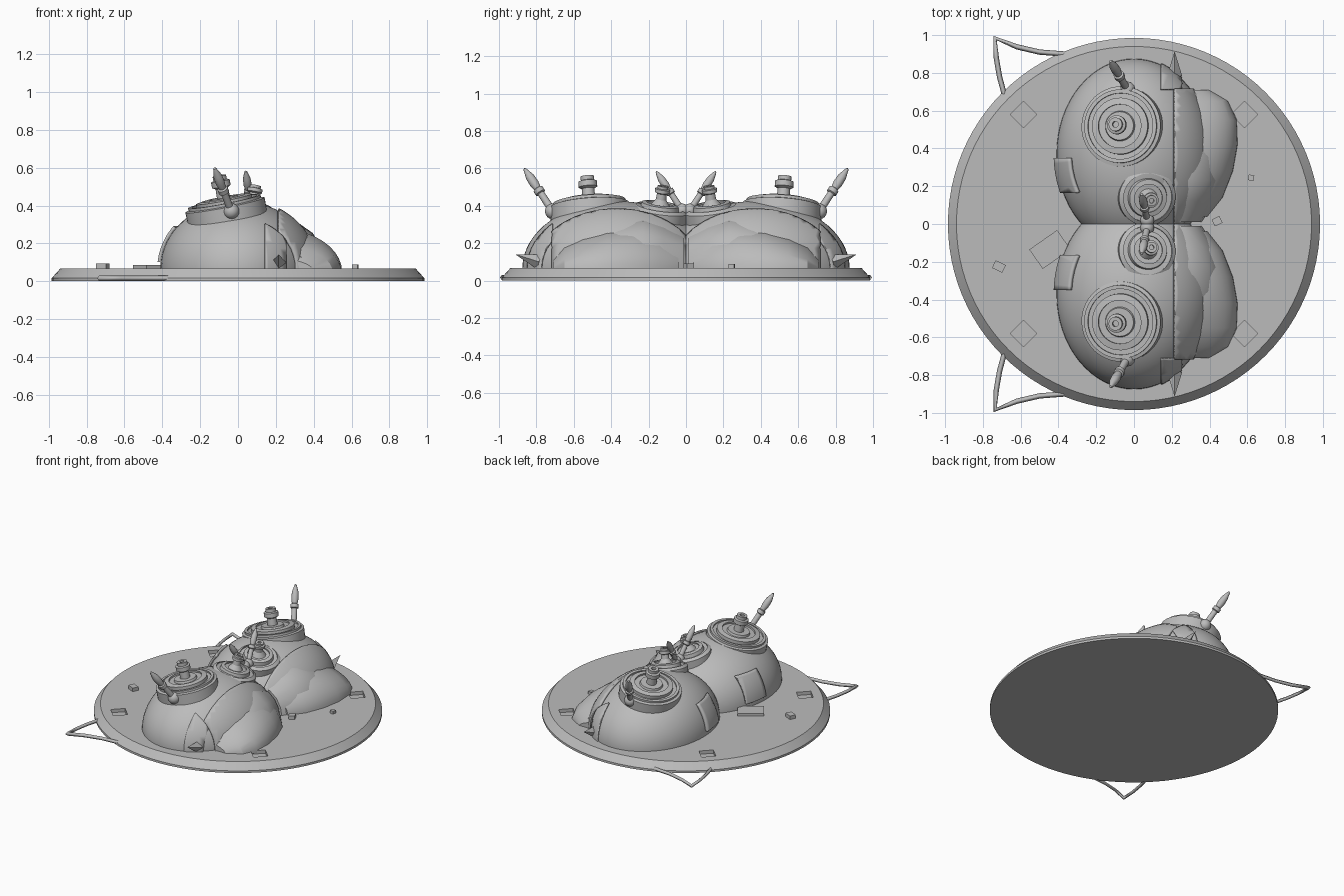
import bpy, bmesh, math
from mathutils import Vector, Matrix

if "Cube" in bpy.data.objects:
    bpy.data.objects.remove(bpy.data.objects["Cube"])

grey = bpy.data.materials.new("plain_grey")
grey.use_nodes = True
grey.diffuse_color = (0.5, 0.5, 0.5, 1)
grey.node_tree.nodes["Principled BSDF"].inputs["Base Color"].default_value = (0.5, 0.5, 0.5, 1)


def finish(name, bm, mirror=True, smooth=True, thickness=0):
    bmesh.ops.remove_doubles(bm, verts=bm.verts, dist=1e-5)
    bmesh.ops.recalc_face_normals(bm, faces=bm.faces)
    mesh = bpy.data.meshes.new(name)
    bm.to_mesh(mesh)
    bm.free()
    mesh.materials.append(grey)
    ob = bpy.data.objects.new(name, mesh)
    bpy.context.collection.objects.link(ob)
    if smooth:
        bpy.ops.object.select_all(action='DESELECT')
        ob.select_set(True)
        bpy.context.view_layer.objects.active = ob
        bpy.ops.object.shade_smooth_by_angle(angle=math.radians(30))
    if thickness:
        sol = ob.modifiers.new("thickness", 'SOLIDIFY')
        sol.thickness, sol.offset = thickness, 1
    if mirror:
        mir = ob.modifiers.new("mirror", 'MIRROR')
        mir.use_axis = (False, True, False)
        mir.use_clip = False
        mir.use_mirror_merge = False
    return ob


def lathe(name, profile, origin=(0, 0, 0), axis=(0, 0, 1), segs=40, scale=1, mirror=True):
    bm = bmesh.new()
    rings = [[bm.verts.new((r * math.cos(a), r * math.sin(a), h))
              for a in (math.tau * i / segs for i in range(segs))] for r, h in profile]
    for a, b in zip(rings, rings[1:]):
        for i in range(segs):
            j = (i + 1) % segs
            bm.faces.new((a[i], a[j], b[j], b[i]))
    turn = Vector(axis).to_track_quat('Z', 'Y').to_matrix().to_4x4()
    bm.transform(Matrix.Translation(origin) @ turn @ Matrix.Scale(scale, 4))
    return finish(name, bm, mirror)


def dome_part(name, cuts, thickness=0):
    """Piece of the dome ellipsoid; each cut (axis, value, side) keeps one side."""
    bm = bmesh.new()
    bmesh.ops.create_uvsphere(bm, u_segments=64, v_segments=32, radius=1)
    bm.transform(Matrix.Translation((0, 0.37, 0.065)) @ Matrix.Diagonal((0.41, 0.505, 0.36, 1)))
    for axis, value, side in cuts:
        co, no = Vector(), Vector()
        co[axis], no[axis] = value, side
        bmesh.ops.bisect_plane(bm, geom=bm.verts[:] + bm.edges[:] + bm.faces[:],
                               plane_co=co, plane_no=no, clear_inner=True)
    return finish(name, bm, thickness=thickness)


def lid(name, stations, steps):
    """Curved cover lofted along y from (y, outer x, top z) stations."""
    bm = bmesh.new()
    rows = []
    for y, xo, zt in stations:
        row = []
        for k in range(steps + 1):
            a = math.pi / 2 * k / steps
            row.append(bm.verts.new((0.2 + (xo - 0.2) * math.sin(a), y,
                                     0.05 + (zt - 0.05) * math.cos(a))))
        row.append(bm.verts.new((0.2, y, 0.05)))
        rows.append(row)
    for a, b in zip(rows, rows[1:]):
        for i in range(len(a)):
            j = (i + 1) % len(a)
            bm.faces.new((a[i], a[j], b[j], b[i]))
    bm.faces.new(rows[0])
    bm.faces.new(rows[-1])
    return finish(name, bm)


def box(name, centre, size, angle, mirror=False):
    bm = bmesh.new()
    bmesh.ops.create_cube(bm, size=1)
    bm.transform(Matrix.Translation(centre) @ Matrix.Rotation(math.radians(angle), 4, 'Z')
                 @ Matrix.Diagonal((*size, 1)))
    return finish(name, bm, mirror, False)


# Round base with four shallow square pits
base = lathe("base_disc", [(0, 0), (0.985, 0), (0.985, 0.016), (0.94, 0.066), (0, 0.066)],
             segs=96, mirror=False)
for x in (-0.585, 0.585):
    pit = box("pit_cutter", (x, 0.58, 0.066), (0.1, 0.1, 0.05), 45, True)
    pit.hide_render = True
    pit.hide_set(True)
    cut = base.modifiers.new("pit", 'BOOLEAN')
    cut.operation, cut.object = 'DIFFERENCE', pit

# Twin domes and their raised plates
dome_part("dome", [(2, 0.05, 1)])
dome_part("side_plate", [(0, 0.21, 1), (1, 0, 1), (1, 0.71, -1), (2, 0.05, 1)], 0.014)
dome_part("end_plate", [(0, 0.14, 1), (1, 0.71, 1), (0, 0.25, -1), (2, 0.05, 1)], 0.008)
dome_part("rear_panel", [(0, -0.25, -1), (1, 0.17, 1), (1, 0.35, -1), (2, 0.1, 1), (2, 0.28, -1)], 0.018)

# Layered covers along the side
lid("lower_cover", [(0.04, 0.39, 0.20), (0.14, 0.47, 0.25), (0.28, 0.525, 0.29), (0.42, 0.55, 0.28),
                    (0.55, 0.545, 0.24), (0.65, 0.50, 0.19), (0.71, 0.40, 0.12)], 10)
lid("upper_cover", [(0.01, 0.36, 0.24), (0.12, 0.43, 0.30), (0.23, 0.475, 0.34), (0.36, 0.475, 0.32),
                    (0.52, 0.46, 0.27), (0.69, 0.38, 0.17)], 4)

# Stepped turrets with knobs
knob = [(0.035, 0.14), (0.033, 0.19), (0.05, 0.2), (0.05, 0.23), (0.036, 0.235), (0.036, 0.258),
        (0.016, 0.258), (0.016, 0.235), (0, 0.235)]
lathe("large_turret", [(0, -0.03), (0.213, -0.03), (0.213, 0.1), (0.195, 0.105), (0.195, 0.12), (0.175, 0.12),
                       (0.175, 0.108), (0.15, 0.108), (0.15, 0.132), (0.115, 0.138), (0.115, 0.125),
                       (0.08, 0.125), (0.075, 0.14)] + knob, (-0.05, 0.51, 0.305), (-0.19, 0.07, 0.98))
lathe("small_turret", [(0, -0.04), (0.152, -0.04), (0.152, 0.03), (0.13, 0.045), (0.13, 0.035), (0.105, 0.035),
                       (0.1, 0.06), (0.075, 0.065), (0.075, 0.055), (0.05, 0.055)]
      + [(r * 0.8, h * 0.62) for r, h in knob], (0.065, 0.145, 0.35), (0.18, -0.14, 0.97))

# Guns on ball joints
barrel = [(0, 0), (0.02, 0), (0.019, 0.12), (0.028, 0.125), (0.028, 0.15), (0.019, 0.155),
          (0.025, 0.19), (0.023, 0.235), (0.008, 0.285), (0, 0.292)]
ball = [(0.042 * math.sin(math.pi * i / 12), -0.042 * math.cos(math.pi * i / 12)) for i in range(13)]
for size, foot, tip, scale in (("large", (-0.035, 0.712, 0.37), (-0.125, 0.865, 0.6), 1),
                               ("small", (0.07, 0.02, 0.375), (0.04, 0.16, 0.585), 0.87)):
    aim = Vector(tip) - Vector(foot)
    lathe(size + "_gun_barrel", barrel, foot, aim, 16, scale)
    lathe(size + "_gun_joint", ball, foot, aim, 20, scale)

# Pointed spikes at the dome ends
lathe("end_spike", [(0, 0), (0.04, 0), (0, 0.135)], (0.215, 0.785, 0.1), (0, 0.95, 0.3), 4)

# Bent rods hooked onto the rim
curve = bpy.data.curves.new("rim_hook", 'CURVE')
curve.dimensions = '3D'
curve.bevel_depth, curve.bevel_resolution = 0.014, 0
curve.use_fill_caps = True
curve.materials.append(grey)
for side in (1, -1):
    path = [(-0.685, 0.68), (-0.712, 0.78), (-0.729, 0.88), (-0.735, 0.984),
            (-0.62, 0.938), (-0.5, 0.91), (-0.37, 0.9)]
    spline = curve.splines.new('POLY')
    spline.points.add(len(path) - 1)
    for point, (x, y) in zip(spline.points, path):
        point.co = (x, y * side, 0.016, 1)
bpy.context.collection.objects.link(bpy.data.objects.new("rim_hooks", curve))

# Small fittings on the base
box("hatch", (-0.445, -0.135, 0.07), (0.18, 0.125, 0.03), 35)
box("rear_fitting", (-0.715, -0.225, 0.075), (0.06, 0.045, 0.035), -25)
box("side_fitting", (0.62, 0.245, 0.07), (0.03, 0.03, 0.035), -10)
box("middle_fitting", (0.44, 0.015, 0.075), (0.045, 0.04, 0.035), 25)
